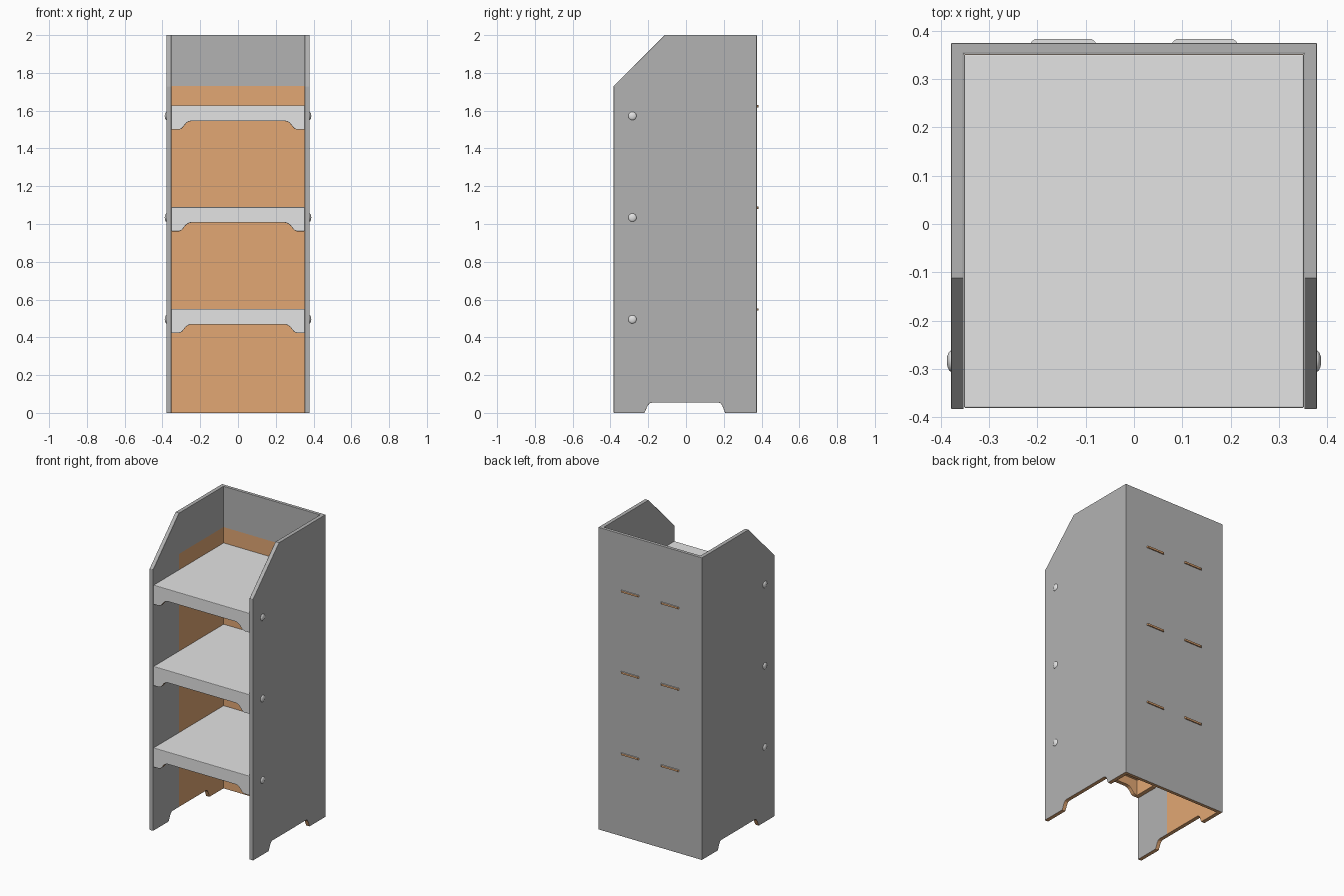
import bpy, bmesh, math
from mathutils import Vector

if "Cube" in bpy.data.objects:
    bpy.data.objects.remove(bpy.data.objects["Cube"])


def material(name, rgb):
    m = bpy.data.materials.new(name)
    m.diffuse_color = (*rgb, 1)
    m.use_nodes = True
    m.node_tree.nodes["Principled BSDF"].inputs["Base Color"].default_value = m.diffuse_color
    return m


PANEL = material("panel_grey", (0.45, 0.45, 0.45))
SHELF = material("shelf_light_grey", (0.77, 0.77, 0.77))
WOOD = material("bare_orange", (0.76, 0.39, 0.174))


def prism(name, pts, axis, lo, hi):
    """Extrude a 2D outline along an axis (the outline uses the other two axes in order)."""
    def place(p, d):
        c = list(p)
        c.insert("xyz".index(axis), d)
        return c
    bm = bmesh.new()
    a = [bm.verts.new(place(p, lo)) for p in pts]
    b = [bm.verts.new(place(p, hi)) for p in pts]
    n = len(pts)
    bm.faces.new(a)
    bm.faces.new(b)
    for i in range(n):
        bm.faces.new((a[i], a[(i + 1) % n], b[(i + 1) % n], b[i]))
    bmesh.ops.recalc_face_normals(bm, faces=bm.faces)
    me = bpy.data.meshes.new(name)
    bm.to_mesh(me)
    bm.free()
    ob = bpy.data.objects.new(name, me)
    bpy.context.collection.objects.link(ob)
    return ob


def cut_box(ob, x, y0, y1, z0, z1):
    """Subtract a box that is symmetric in x."""
    cutter = prism("cutter", [(-x, y0), (x, y0), (x, y1), (-x, y1)], "z", z0, z1)
    mod = ob.modifiers.new("cut", "BOOLEAN")
    mod.operation = "DIFFERENCE"
    mod.solver = "EXACT"
    mod.object = cutter
    bpy.context.view_layer.objects.active = ob
    bpy.ops.object.modifier_apply(modifier=mod.name)
    bpy.data.objects.remove(cutter)


def paint(ob, base, is_bare, planes=()):
    """Split faces at the planes, then colour by rule on face centre and normal."""
    ob.data.materials.clear()
    ob.data.materials.append(base)
    ob.data.materials.append(WOOD)
    bm = bmesh.new()
    bm.from_mesh(ob.data)
    for co, no in planes:
        bmesh.ops.bisect_plane(bm, geom=bm.verts[:] + bm.edges[:] + bm.faces[:],
                               plane_co=co, plane_no=no)
    bm.normal_update()
    for f in bm.faces:
        f.material_index = int(is_bare(f.calc_center_median(), f.normal))
    bm.to_mesh(ob.data)
    bm.free()


def soften(ob, width):
    mod = ob.modifiers.new("soft_edge", "BEVEL")
    mod.width = width
    mod.segments = 2
    mod.limit_method = "ANGLE"
    mod.angle_limit = math.radians(60)


# Cabinet: side outline across the full width, hollowed from the front
side = [(-0.383, 0), (-0.22, 0), (-0.203, 0.038), (-0.194, 0.05), (-0.18, 0.055),
        (0.172, 0.055), (0.184, 0.05), (0.192, 0.038), (0.207, 0), (0.375, 0),
        (0.375, 2), (-0.112, 2), (-0.383, 1.73)]
cabinet = prism("cabinet_shell", side, "x", -0.379, 0.379)
cut_box(cabinet, 0.353, -1, 0.353, -1, 3)


def bare_inside(c, n):
    inside = abs(c.x) < 0.36 and -0.112 < c.y < 0.36 and c.z < 1.73
    return n.z < -0.1 or (inside and abs(n.z) < 0.1)


paint(cabinet, PANEL, bare_inside,
      [(Vector((0, 0, 1.73)), Vector((0, 0, 1))), (Vector((0, -0.112, 0)), Vector((0, 1, 0)))])
soften(cabinet, 0.002)

half = [(0.352, 0), (0.352, -0.128), (0.312, -0.128), (0.298, -0.122), (0.286, -0.108),
        (0.276, -0.095), (0.263, -0.086), (0.248, -0.082)]

for i, top in enumerate((0.55, 1.089, 1.627), 1):
    # Shelf with front apron and corner brackets
    right = [(x, top + z) for x, z in half]
    outline = right + [(-x, z) for x, z in reversed(right)]
    shelf = prism(f"shelf_{i}", outline, "y", -0.381, 0.3525)
    cut_box(shelf, 0.323, -0.355, 1, top - 0.5, top - 0.025)
    cut_box(shelf, 1, -0.215, 1, top - 0.5, top - 0.025)
    paint(shelf, SHELF, lambda c, n: n.z < -0.1 or n.y > 0.5
          or (abs(n.x) > 0.5 and abs(c.x) < 0.33))
    soften(shelf, 0.003)

    for s, label in ((-1, "left"), (1, "right")):
        # Tab poking through the back panel
        tab = [(0.08, 0.36), (0.08, 0.377), (0.087, 0.383),
               (0.206, 0.383), (0.213, 0.377), (0.213, 0.36)]
        ob = prism(f"shelf_tab_{label}_{i}", [(s * x, y) for x, y in tab], "z",
                   top - 0.009, top + 0.003)
        paint(ob, SHELF, lambda c, n: n.z < 0.5)

        # Domed bolt head
        bpy.ops.mesh.primitive_uv_sphere_add(segments=24, ring_count=12, radius=0.022,
                                             location=(s * 0.378, -0.284, top - 0.055))
        bolt = bpy.context.object
        bolt.name = f"bolt_{label}_{i}"
        bolt.scale.x = 0.45
        bolt.data.materials.append(SHELF)
        bpy.ops.object.shade_smooth()
